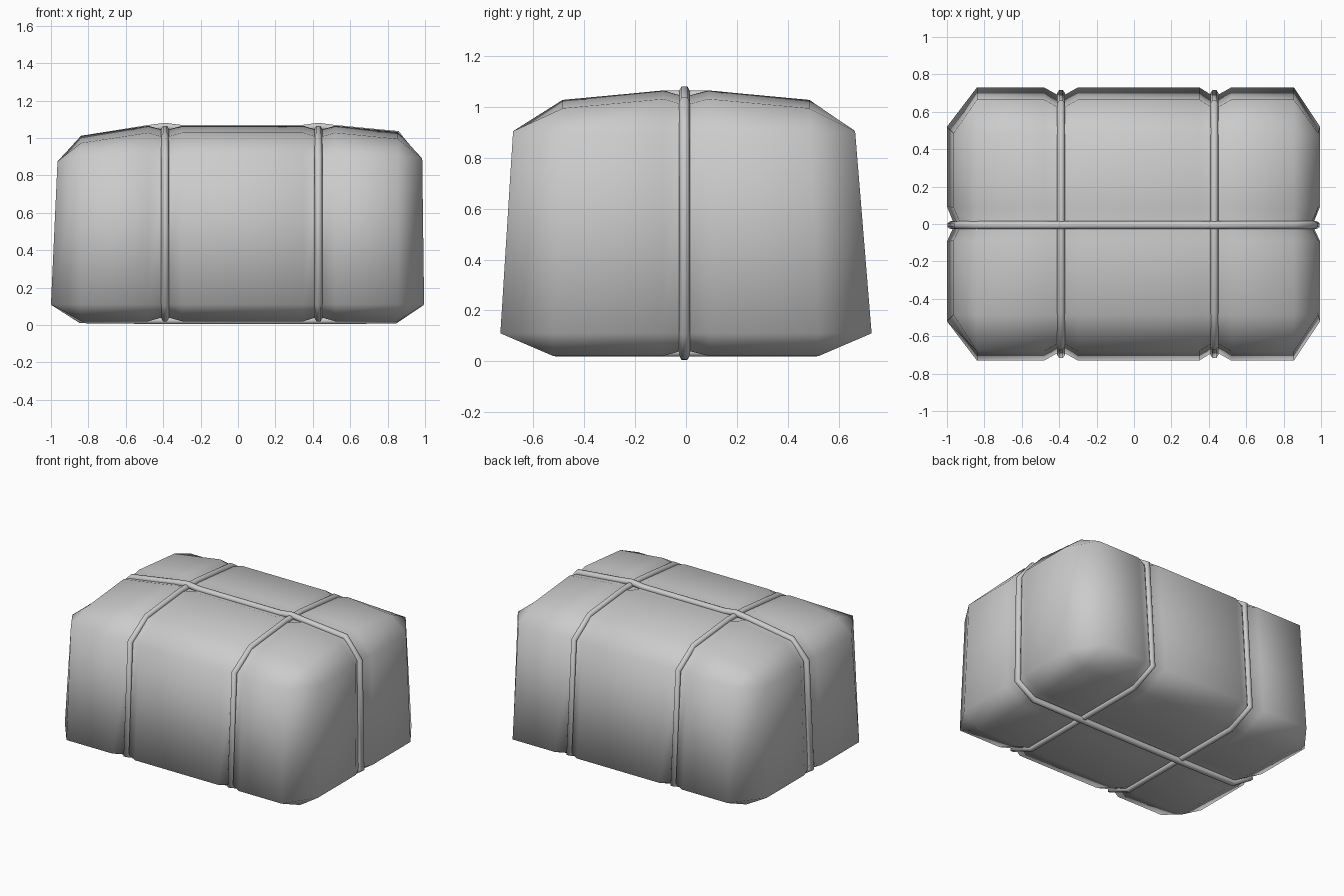
import bpy, bmesh

if "Cube" in bpy.data.objects:
    bpy.data.objects.remove(bpy.data.objects["Cube"])

# Grid lines of the bale: chamfer edges at the ends, three-line grooves under each rope
XS = [-0.84, -0.48, -0.39, -0.30, 0.35, 0.43, 0.52, 0.855]
YS = [-0.50, -0.09, -0.005, 0.09, 0.50]
GX, GY = (2, 5), (2,)
NX, NY = len(XS), len(YS)


def finish(bm, name):
    mesh = bpy.data.meshes.new(name)
    bmesh.ops.recalc_face_normals(bm, faces=bm.faces[:])
    bm.to_mesh(mesh)
    bm.free()
    obj = bpy.data.objects.new(name, mesh)
    bpy.context.collection.objects.link(obj)
    for p in mesh.polygons:
        p.use_smooth = True
    return obj


def top_z(i, j):
    z = 1.065
    if i == 0:
        z -= 0.055
    elif i == NX - 1:
        z -= 0.033
    if j in (0, NY - 1):
        z -= 0.037
    return z - (0.025 if i in GX or j in GY else 0)


def bottom_z(i, j):
    return 0.045 if i in GX or j in GY else 0.02


# Grid indices around the cap, counterclockwise; corners appear twice
LOOP = ([(i, 0, 'f') for i in range(NX)] + [(NX - 1, j, 'r') for j in range(NY)] +
        [(i, NY - 1, 'b') for i in reversed(range(NX))] + [(0, j, 'l') for j in reversed(range(NY))])


def ring(bm, left, right, front, back, zl, zr, zf, ysc):
    out = []
    for i, j, side in LOOP:
        x, y, z = XS[i], YS[j] * ysc, zf
        gx, gy = (0.05 if i in GX else 0), (0.04 if j in GY else 0)
        if side == 'f':
            y = front + gx
        elif side == 'b':
            y = back - gx
        elif side == 'r':
            x, z = right - gy, zr
        else:
            x, z = left + gy, zl
        out.append(bm.verts.new((x, y, z)))
    return out


def cap(bm, height, ysc):
    v = {(i, j): bm.verts.new((XS[i], YS[j] * ysc, height(i, j))) for i in range(NX) for j in range(NY)}
    for i in range(NX - 1):
        for j in range(NY - 1):
            bm.faces.new((v[i, j], v[i + 1, j], v[i + 1, j + 1], v[i, j + 1]))
    return [v[i, j] for i, j, s in LOOP]


# Soft bale
bm = bmesh.new()
loops = [cap(bm, bottom_z, 1.04),
         ring(bm, -1.0, 0.995, -0.73, 0.73, 0.11, 0.11, 0.11, 1.04),
         ring(bm, -0.965, 0.985, -0.68, 0.665, 0.875, 0.89, 0.905, 0.97),
         cap(bm, top_z, 0.97)]
for lo, hi in zip(loops, loops[1:]):
    for a in range(len(LOOP)):
        b = (a + 1) % len(LOOP)
        bm.faces.new(list(dict.fromkeys((lo[a], lo[b], hi[b], hi[a]))))
finish(bm, "bale")


# Ropes: closed six-sided tubes
def rope(name, points, radius=0.021):
    cu = bpy.data.curves.new(name, 'CURVE')
    cu.dimensions = '3D'
    cu.bevel_depth = radius
    cu.bevel_resolution = 1
    sp = cu.splines.new('POLY')
    sp.points.add(len(points) - 1)
    for p, co in zip(sp.points, points):
        p.co = (*co, 1)
    sp.use_cyclic_u = True
    tmp = bpy.data.objects.new(name + "_path", cu)
    bpy.context.collection.objects.link(tmp)
    mesh = bpy.data.meshes.new_from_object(tmp.evaluated_get(bpy.context.evaluated_depsgraph_get()))
    bm = bmesh.new()
    bm.from_mesh(mesh)
    bpy.data.objects.remove(tmp)
    finish(bm, name)


for name, x in (("left_cross_rope", -0.39), ("right_cross_rope", 0.43)):
    rope(name, [(x, y, z) for y, z in (
        (-0.51, 0.037), (0, 0.037), (0.51, 0.037), (0.70, 0.115), (0.645, 0.90),
        (0.475, 1.01), (0.09, 1.047), (-0.09, 1.047), (-0.475, 1.01), (-0.655, 0.90), (-0.70, 0.115))])

rope("long_rope", [(x, -0.006, z) for x, z in (
    (-0.84, 0.028), (-0.39, 0.024), (0.43, 0.024), (0.84, 0.026), (0.975, 0.115), (0.962, 0.88),
    (0.85, 1.02), (0.52, 1.05), (0.43, 1.062), (0.34, 1.05), (-0.30, 1.05), (-0.39, 1.062),
    (-0.48, 1.05), (-0.83, 0.995), (-0.945, 0.87), (-0.98, 0.115))], 0.022)
